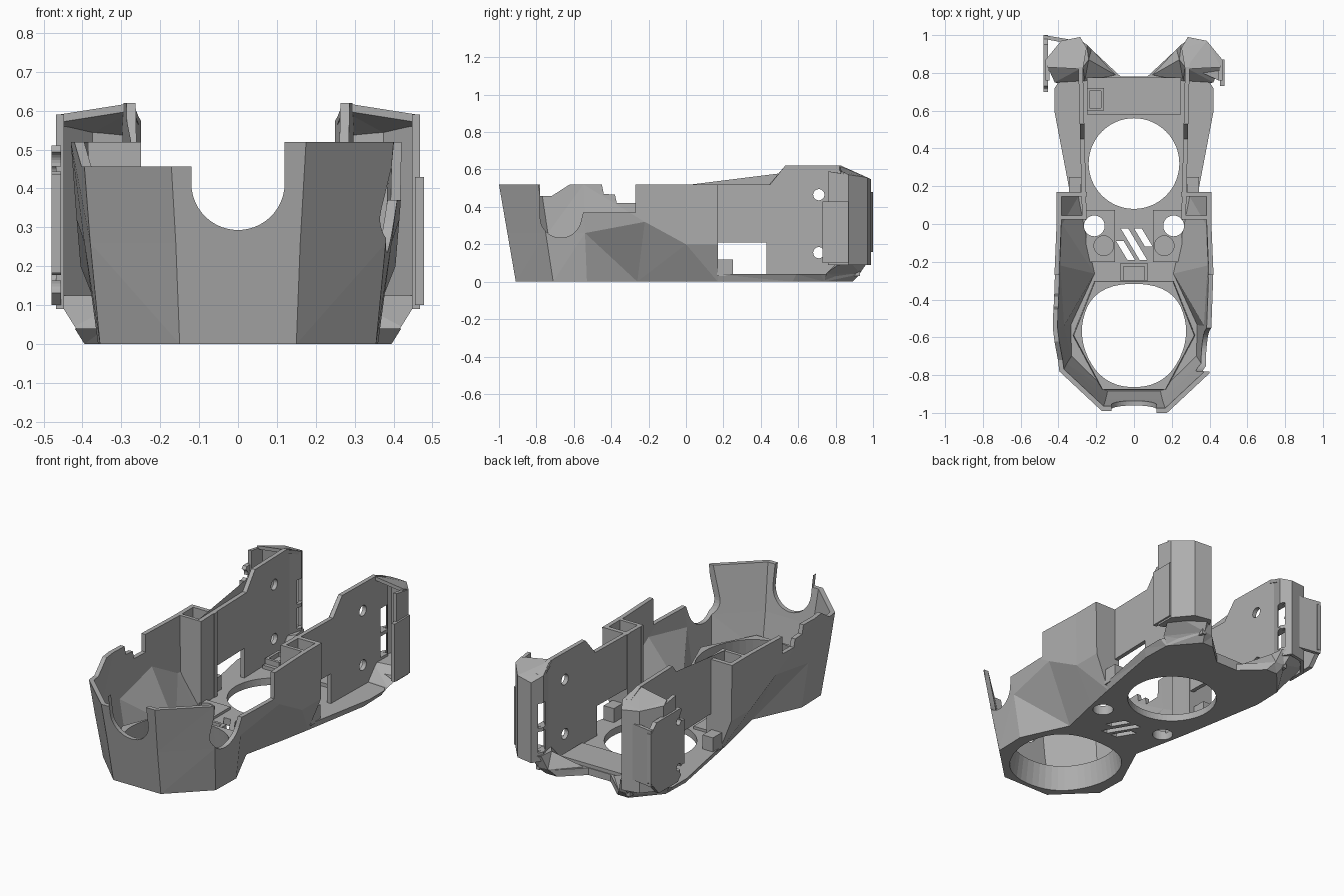
import bpy, bmesh, math
from mathutils import Vector

if "Cube" in bpy.data.objects:
    bpy.data.objects.remove(bpy.data.objects["Cube"])

grey = bpy.data.materials.new("plain_grey")
grey.diffuse_color = (0.42, 0.42, 0.42, 1)
grey.use_nodes = True
grey.node_tree.nodes["Principled BSDF"].inputs["Base Color"].default_value = grey.diffuse_color


def loft(name, rings):
    """Closed solid through rings of 3D points with equal counts."""
    bm = bmesh.new()
    rows = [[bm.verts.new(p) for p in r] for r in rings]
    n = len(rows[0])
    for a, b in zip(rows, rows[1:]):
        for i in range(n):
            j = (i + 1) % n
            bm.faces.new((a[i], a[j], b[j], b[i]))
    bm.faces.new(rows[0][::-1])
    bm.faces.new(rows[-1])
    bmesh.ops.triangulate(bm, faces=bm.faces[:])
    bmesh.ops.recalc_face_normals(bm, faces=bm.faces[:])
    me = bpy.data.meshes.new(name)
    bm.to_mesh(me)
    bm.free()
    me.materials.append(grey)
    ob = bpy.data.objects.new(name, me)
    bpy.context.collection.objects.link(ob)
    return ob


def at_z(poly, z):
    return [(x, y, z) for x, y in poly]


def prism(name, poly, z0, z1):
    return loft(name, [at_z(poly, z0), at_z(poly, z1)])


def side_prism(name, poly, x0, x1):
    return loft(name, [[(x, y, z) for y, z in poly] for x in (x0, x1)])


def box(name, x0, x1, y0, y1, z0, z1):
    return prism(name, [(x0, y0), (x1, y0), (x1, y1), (x0, y1)], z0, z1)


def circle(cx, cy, r, n=48, a0=0, a1=360):
    full = a1 - a0 == 360
    return [(cx + r * math.cos(t), cy + r * math.sin(t)) for t in
            (math.radians(a0 + (a1 - a0) * i / (n if full else n - 1)) for i in range(n))]


def mirrored(half):
    return half + [(-x, y) for x, y in reversed(half)]


def offset(poly, t):
    """Move a counter-clockwise outline inward by t."""
    out = []
    for i, p in enumerate(poly):
        a, b, c = Vector(poly[i - 1]), Vector(p), Vector(poly[(i + 1) % len(poly)])
        d1, d2 = (b - a).normalized(), (c - b).normalized()
        n1, n2 = Vector((-d1.y, d1.x)), Vector((-d2.y, d2.x))
        q = b + (n1 + n2) * t / (1 + n1.dot(n2))
        out.append((q.x, q.y))
    return out


def rounded(poly, times=3):
    for _ in range(times):
        new = []
        for i, (x, y) in enumerate(poly):
            u, v = poly[(i + 1) % len(poly)]
            new += [(x * .75 + u * .25, y * .75 + v * .25), (x * .25 + u * .75, y * .25 + v * .75)]
        poly = new
    return poly


def cut(ob, *cutters):
    for c in cutters:
        m = ob.modifiers.new("cut", 'BOOLEAN')
        m.object, m.operation, m.solver = c, 'DIFFERENCE', 'EXACT'
        c.hide_render = True
        c.hide_viewport = False
        bpy.context.view_layer.objects.active = ob
        bpy.ops.object.modifier_apply(modifier=m.name)


# floor cutters shared by the parts
hexa = mirrored([(.17, -.88), (.325, -.59), (.21, -.30)])
front_hole = loft("front_hole_cutter", [at_z(rounded(offset(hexa, -.005)), -.02),
                                        at_z(rounded(offset(hexa, .025)), .2)])
ring_hole = prism("ring_hole_cutter", circle(0, .32, .24, 64), -.1, .3)
floor_holes = [front_hole, ring_hole]
for s in (-1, 1):
    floor_holes.append(prism("post_hole_cutter", circle(s * .21, -.01, .055), -.1, .2))
for cx, y0, y1 in ((-.045, -.19, -.09), (.0, -.19, -.025), (.05, -.12, -.025)):
    k = (y1 - y0) * .6
    floor_holes.append(prism("vent_cutter", [(cx - .02 + k / 2, y0), (cx + .02 + k / 2, y0),
                                             (cx + .02 - k / 2, y1), (cx - .02 - k / 2, y1)], -.1, .2))

# faceted front bowl
low = mirrored([(.15, -.91), (.355, -.71), (.36, -.53), (.235, -.26), (.29, -.01), (.325, .17)])
mid = mirrored([(.16, -.955), (.38, -.75), (.395, -.54), (.415, -.22), (.405, 0), (.405, .17)])
top = mirrored([(.175, -1), (.40, -.79), (.43, -.55), (.42, -.24), (.41, 0), (.41, .17)])
mid_z = [.26, .26, .26, .32, .2, .2]
mid_z += mid_z[::-1]


def raised(poly):
    return [(x, y, z) for (x, y), z in zip(poly, mid_z)]


T = .025
bowl = loft("front_bowl", [at_z(low, 0), raised(mid), at_z(top, .52)])
cavity = loft("cavity_cutter", [at_z(offset(low, T), .04), raised(offset(mid, T)),
                                at_z(offset(top, T), .52), at_z(offset(top, T), .7)])
channel = box("channel_cutter", -.25, .25, .08, .3, .04, .8)
notch = [(.12, .8), (-.12, .8)] + circle(0, .413, .12, 24, 180, 360)
front_notch = loft("front_notch_cutter", [[(x, y, z) for x, z in notch] for y in (-1.2, -.75)])
left_rim = side_prism("left_rim_cutter", [(-1.2, .457), (-.72, .457), (-.62, .521), (-.45, .521),
                      (-.44, .47), (-.38, .465), (-.37, .42), (-.27, .42), (-.27, .8), (-1.2, .8)], -.7, -.12)
right_rim = side_prism("right_rim_cutter", [(-.78, .8)] + circle(-.67, .345, .11, 20, 180, 345)
                       + [(-.55, .37), (-.27, .37), (-.27, .8)], .25, .7)
cut(bowl, cavity, channel, front_notch, left_rim, right_rim, *floor_holes)

# funnel rim round the front opening
funnel = loft("front_opening_rim", [at_z(hexa, .001), at_z(offset(hexa, .005), .14)])
cut(funnel, front_hole)

# rear base plate with bevelled edge
plate_low = mirrored([(.29, 0), (.325, .17), (.395, .57), (.39, .74), (.26, .89), (.19, .89), (.07, .78)])
plate_top = mirrored([(.29, 0), (.34, .17), (.42, .59), (.42, .72), (.28, .93), (.22, .92), (.07, .78)])
plate = loft("base_plate", [at_z(plate_low, 0), at_z(plate_top, .04)])
cut(plate, *floor_holes[1:])

# raised rear crosspiece and its small socket
box("rear_crosspiece", -.25, .25, .58, .775, .03, .06)
socket = box("small_socket", -.25, -.16, .6, .72, .05, .09)
cut(socket, box("socket_cutter", -.235, -.175, .615, .705, .065, .2))

# bracket between front opening and vents
bracket = box("centre_bracket", -.075, .075, -.3, -.21, .03, .11)
cut(bracket, box("bracket_cutter", -.055, .055, -.4, -.225, .05, .2))


def roof(y):
    return .62 - max(0, y - .83) * .45


def wall_x(y):
    return .25 + .025 * y


wall_profile = [(.03, .03), (.93, .03), (.93, roof(.93)), (.83, .62), (.53, .62), (.45, .52), (.03, .52)]
hole_cutters = [side_prism("screw_hole_cutter", circle(.71, z, .03, 24), -.7, .7) for z in (.155, .465)]
window = box("window_cutter", -.7, .7, .17, .43, .04, .21)
inner_line = [(.275, .84), (.25, .93), (.285, .99), (.385, .97), (.468, .87), (.468, .76)]

for s, side in ((1, "right"), (-1, "left")):
    # tall side wall with window and screw holes
    wall = loft(side + "_wall", [[(s * (wall_x(y) + d), y, z) for y, z in wall_profile] for d in (0, .024)])
    cut(wall, window, *hole_cutters)
    # partition closing the hollow column
    loft(side + "_column_partition", [[(s * a, .025, z), (s * b, .025, z), (s * b, .045, z), (s * a, .045, z)]
                                      for a, b, z in ((.25, .28, .03), (.25, .39, .2), (.25, .395, .52))])
    # lug and raised pad with post ring
    box(side + "_lug", s * .28, s * .345, .165, .25, .03, .12)
    pad = prism(side + "_pad", [(s * .10, -.2), (s * .25, -.2), (s * .26, .075), (s * .10, .075)], .03, .055)
    cut(pad, *floor_holes[1:4], prism("pad_recess_cutter", circle(s * .16, -.115, .052), .045, .2))
    # sloping rear foot
    loft(side + "_rear_foot", [
        at_z([(s * x, y) for x, y in [(.08, .785), (.19, .888), (.26, .889), (.388, .74), (.26, .74)]], .002),
        at_z([(s * x, y) for x, y in [(.10, .79), (.225, .925), (.28, .93), (.42, .75), (.26, .76)]], .045),
        at_z([(s * x, y) for x, y in [(.24, .87), (.25, .95), (.30, .985), (.47, .86), (.27, .83)]], .125)])
    # hollow ear: thin curved skin
    outer = [Vector(p) for p in inner_line]
    back = []
    for i, p in enumerate(outer):
        d = outer[min(i + 1, 5)] - outer[max(i - 1, 0)]
        back.append(p + Vector((d.y, -d.x)).normalized() * .02)
    skin = [(s * p.x, p.y) for p in outer + back[::-1]]
    ear = loft(side + "_ear", [at_z(skin, .09), [(x, y, roof(y) if abs(x) < .42 else roof(y) - .03)
                                                for x, y in skin]])
    slots = []
    for z0, z1 in ((.14, .26), (.28, .42)):
        pts = [(.40, .76), (.43, .79), (.18, 1.04), (.15, 1.01)]
        slots.append(prism("ear_slot_cutter", [(s * x, y) for x, y in pts], z0, z1))
    cut(ear, *slots)
    cut(wall, *slots)
    # ear roof
    cap = [(s * x, y) for x, y in [(.27, .82), (.252, .93), (.285, .99), (.385, .97), (.468, .87), (.46, .83)]]
    loft(side + "_ear_roof", [[(x, y, roof(y) - h - (.03 if abs(x) > .42 else 0)) for x, y in cap]
                              for h in (.02, 0)])

# side plates beside the ears
box("right_side_plate", .455, .478, .73, .87, .1, .43)
left_plate = side_prism("left_side_plate", [(.70, .16), (.76, .1), (.93, .1), (1, .18), (1, .46),
                                            (.95, .51), (.73, .51), (.70, .47)], -.48, -.455)
cut(left_plate, *hole_cutters,
    *[side_prism("plate_hole_cutter", circle(.75, z, .02, 20), -.6, -.4) for z in (.18, .44)])
prism("left_plate_web", [(-.478, .98), (-.478, 1), (-.33, .975), (-.34, .955)], .16, .48)

# remove helpers
for ob in list(bpy.data.objects):
    if "cutter" in ob.name:
        bpy.data.objects.remove(ob)
